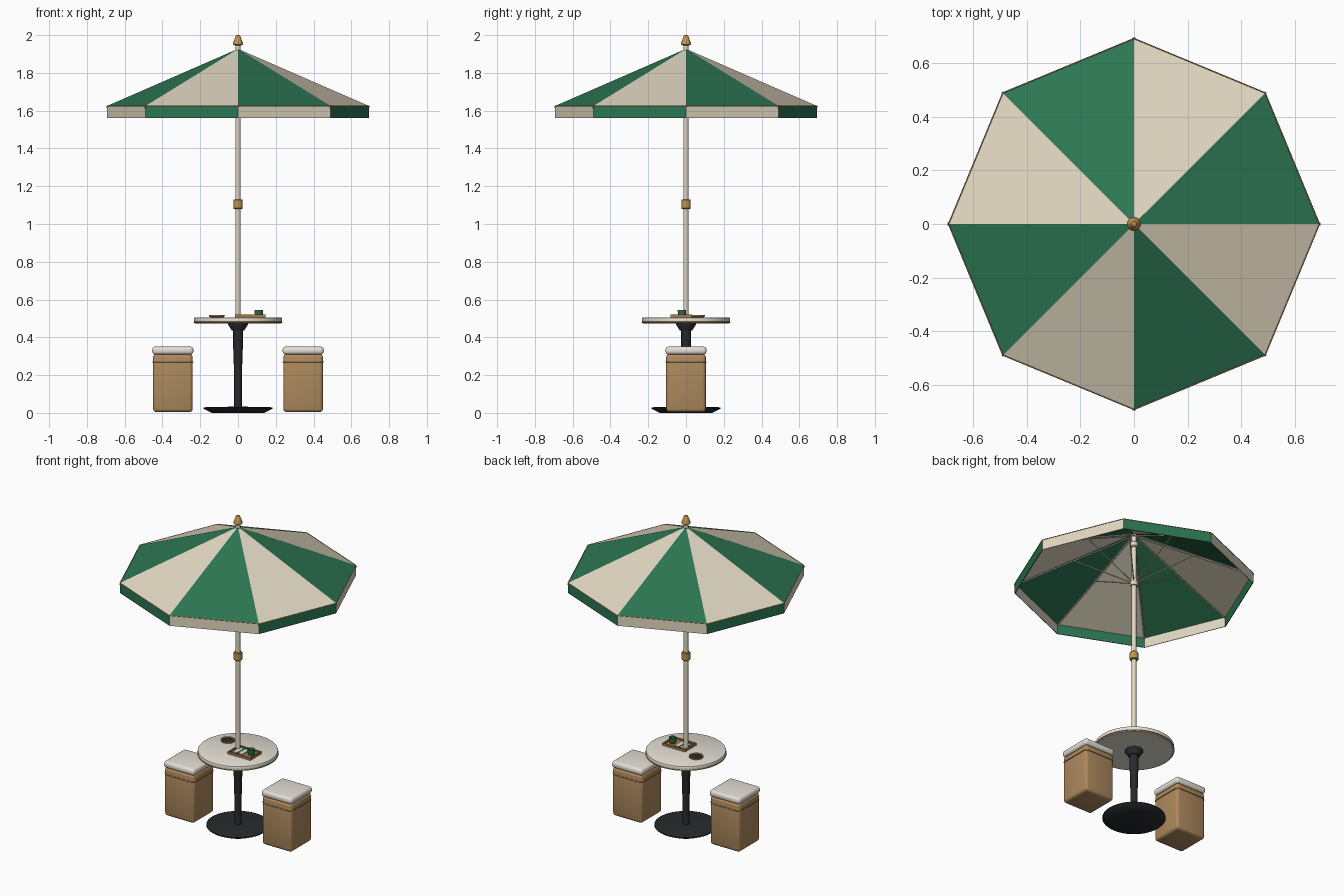
import bpy, bmesh
from math import cos, sin, pi
from mathutils import Vector

if "Cube" in bpy.data.objects:
    bpy.data.objects.remove(bpy.data.objects["Cube"])


def mat(name, rgb):
    m = bpy.data.materials.new(name)
    m.diffuse_color = (*rgb, 1)
    m.use_nodes = True
    m.node_tree.nodes["Principled BSDF"].inputs["Base Color"].default_value = m.diffuse_color
    return m


GREEN = mat("green_fabric", (0.025, 0.18, 0.085))
CREAM = mat("cream_fabric", (0.76, 0.69, 0.54))
WHITE = mat("table_cream", (0.78, 0.74, 0.66))
BRASS = mat("brass", (0.50, 0.30, 0.08))
BLACK = mat("black_metal", (0.02, 0.023, 0.025))
WICKER = mat("tan_wicker", (0.42, 0.25, 0.11))
WOOD = mat("tray_wood", (0.38, 0.20, 0.06))


def finish(name, bm, mats, smooth=True):
    bmesh.ops.recalc_face_normals(bm, faces=bm.faces)
    me = bpy.data.meshes.new(name)
    bm.to_mesh(me)
    bm.free()
    for m in mats:
        me.materials.append(m)
    ob = bpy.data.objects.new(name, me)
    bpy.context.collection.objects.link(ob)
    if smooth:
        bpy.ops.object.select_all(action='DESELECT')
        ob.select_set(True)
        bpy.context.view_layer.objects.active = ob
        bpy.ops.object.shade_smooth_by_angle(angle=0.6)
    return ob


def lathe(name, profile, m, n=32, at=(0, 0)):
    """Capped solid of revolution from (radius, z) pairs."""
    bm = bmesh.new()
    rings = [[bm.verts.new((at[0] + r * cos(2 * pi * i / n), at[1] + r * sin(2 * pi * i / n), z))
              for i in range(n)] for r, z in profile]
    for a, b in zip(rings, rings[1:]):
        for i in range(n):
            j = (i + 1) % n
            bm.faces.new((a[i], a[j], b[j], b[i]))
    bm.faces.new(rings[0])
    bm.faces.new(rings[-1])
    return finish(name, bm, [m])


def box(name, lo, hi, m, bevel=0.0, seg=3):
    bm = bmesh.new()
    bmesh.ops.create_cube(bm, size=1)
    lo, hi = Vector(lo), Vector(hi)
    for v in bm.verts:
        v.co = (lo + hi) / 2 + v.co * (hi - lo)
    if bevel:
        bmesh.ops.bevel(bm, geom=bm.edges[:], offset=bevel, segments=seg, profile=0.5, affect='EDGES')
    return finish(name, bm, [m])


def rod(bm, a, b, r, n=6):
    a, b = Vector(a), Vector(b)
    q = (b - a).to_track_quat('Z', 'Y')
    ends = [[bm.verts.new(p + q @ Vector((r * cos(2 * pi * i / n), r * sin(2 * pi * i / n), 0)))
             for i in range(n)] for p in (a, b)]
    for i in range(n):
        j = (i + 1) % n
        bm.faces.new((ends[0][i], ends[0][j], ends[1][j], ends[1][i]))
    bm.faces.new(ends[0])
    bm.faces.new(ends[1])


def polar(r, k, z):
    return Vector((r * cos(k * pi / 4), r * sin(k * pi / 4), z))


# canopy: eight panels in alternating colours, and a valance in the opposite order
R, RIM, APEX = 0.693, 1.625, 1.922
for name in ("canopy", "valance"):
    bm = bmesh.new()
    for k in range(8):
        if name == "canopy":
            pts = [polar(0.012, k, APEX), polar(R, k, RIM), polar(R, k + 1, RIM), polar(0.012, k + 1, APEX)]
        else:
            pts = [polar(R, k, RIM), polar(R, k, 1.56), polar(R, k + 1, 1.56), polar(R, k + 1, RIM)]
        f = bm.faces.new([bm.verts.new(p) for p in pts])
        f.material_index = (k + (name == "valance")) % 2
    bmesh.ops.remove_doubles(bm, verts=bm.verts, dist=1e-5)
    ob = finish(name, bm, [GREEN, CREAM], smooth=False)
    s = ob.modifiers.new("thickness", 'SOLIDIFY')
    s.thickness = 0.004
    s.offset = -1

# ribs, struts, rim piping and rib tips
ribs, struts, piping, tips = (bmesh.new() for _ in range(4))
for k in range(8):
    rod(ribs, polar(0.015, k, 1.903), polar(R - 0.012, k, 1.618), 0.004)
    rod(struts, polar(0.018, k, 1.60), polar(0.35, k, 1.762), 0.0035)
    rod(piping, polar(R, k, RIM), polar(R, k + 1, RIM), 0.0025)
    rod(tips, polar(R - 0.01, k, 1.621), polar(R + 0.003, k, 1.616), 0.005, 8)
for name, bm, m in (("ribs", ribs, CREAM), ("struts", struts, CREAM),
                    ("rim_piping", piping, WICKER), ("rib_tips", tips, BRASS)):
    finish(name, bm, [m])

# pole with hubs, collar and finial
lathe("pole", [(0.0135, 0.50), (0.0135, 1.96)], CREAM, 24)
lathe("top_hub", [(0.02, 1.83), (0.024, 1.835), (0.024, 1.86), (0.02, 1.865)], CREAM, 24)
lathe("runner", [(0.02, 1.575), (0.023, 1.58), (0.023, 1.615), (0.02, 1.62)], CREAM, 24)
lathe("pole_collar", [(0.022, 1.08), (0.025, 1.084), (0.025, 1.126), (0.022, 1.13)], BRASS, 24)
lathe("finial", [(0.018, 1.945), (0.026, 1.951), (0.026, 1.958), (0.021, 1.972),
                 (0.014, 1.992), (0.009, 1.999), (0.003, 2.0)], BRASS, 24)

# table
lathe("table_top", [(0.226, 0.474), (0.231, 0.478), (0.233, 0.484), (0.233, 0.499),
                    (0.231, 0.503), (0.227, 0.505)], WHITE, 64)
lathe("table_edge_trim", [(0.2325, 0.477), (0.2345, 0.478), (0.2345, 0.482), (0.2325, 0.483)], WICKER, 64)
lathe("table_flange", [(0.033, 0.437), (0.053, 0.468), (0.053, 0.476)], BLACK)
lathe("table_post", [(0.020, 0.02), (0.020, 0.14), (0.024, 0.33), (0.026, 0.34), (0.026, 0.445)], BLACK)
lathe("table_base", [(0.14, 0), (0.18, 0.02), (0.184, 0.024), (0.183, 0.028), (0.17, 0.030),
                     (0.03, 0.033)], BLACK, 48)

# stools
for side, x in (("left", -0.345), ("right", 0.345)):
    h = 0.105
    box(side + "_stool_body", (x - h, -h, 0.004), (x + h, h, 0.312), WICKER, 0.018)
    h = 0.107
    bm = bmesh.new()
    band = [(x - h, -h), (x + h, -h), (x + h, h), (x - h, h)]
    c = 0.016
    ring = [(x - h + c, -h), (x + h - c, -h), (x + h, -h + c), (x + h, h - c),
            (x + h - c, h), (x - h + c, h), (x - h, h - c), (x - h, -h + c)]
    for a, b in zip(ring, ring[1:] + ring[:1]):
        rod(bm, (*a, 0.27), (*b, 0.27), 0.0025)
    finish(side + "_stool_seam", bm, [WICKER])
    h = 0.109
    box(side + "_stool_cushion", (x - h, -h, 0.309), (x + h, h, 0.351), WHITE, 0.017, 4)

# tray with napkin and cup
x0, x1, y0, y1 = -0.015, 0.145, -0.083, 0.032
box("tray_floor", (x0, y0, 0.504), (x1, y1, 0.511), WOOD)
w = 0.007
box("tray_front_lip", (x0, y0, 0.504), (x1, y0 + w, 0.520), WOOD)
box("tray_back_lip", (x0, y1 - w, 0.504), (x1, y1, 0.520), WOOD)
box("tray_left_lip", (x0, y0, 0.504), (x0 + w, y1, 0.520), WOOD)
box("tray_right_lip", (x1 - w, y0, 0.504), (x1, y1, 0.520), WOOD)
box("napkin", (0.005, -0.06, 0.510), (0.072, 0.012, 0.517), WHITE)
box("napkin_stripe", (0.032, -0.0605, 0.510), (0.045, 0.0125, 0.518), GREEN)
lathe("cup", [(0.017, 0.510), (0.021, 0.518), (0.022, 0.546), (0.019, 0.546), (0.017, 0.538)],
      GREEN, 24, (0.11, -0.022))

# small dish
lathe("dish", [(0.03, 0.504), (0.041, 0.510), (0.042, 0.518), (0.038, 0.518), (0.032, 0.511)],
      BRASS, 24, (-0.112, 0.058))
lathe("dish_inside", [(0.030, 0.510), (0.034, 0.514), (0.028, 0.516)], BLACK, 24, (-0.112, 0.058))
